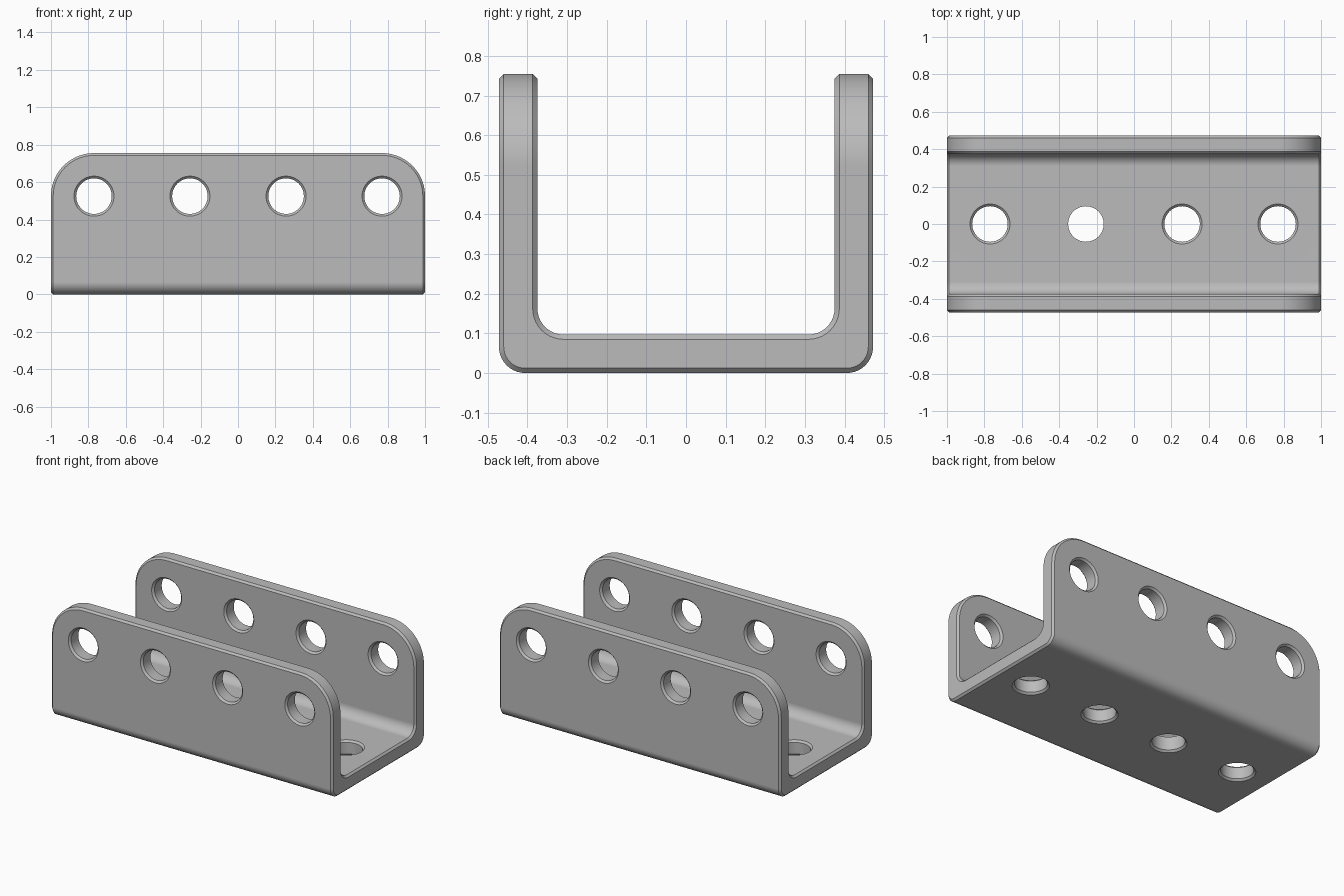
import bpy
import bmesh
from math import sin, cos, pi, radians
from mathutils import Matrix, Vector

cube = bpy.data.objects.get("Cube")
if cube:
    bpy.data.objects.remove(cube, do_unlink=True)

HALF_W, HEIGHT, THICK = 0.472, 0.755, 0.097
BEND, CORNER, CHAMFER = 0.066, 0.23, 0.012
HOLE_R, HOLE_Z = 0.095, 0.525
HOLE_X = (-0.77, -0.257, 0.257, 0.77)

steel = bpy.data.materials.new("grey metal")
steel.diffuse_color = (0.5, 0.5, 0.5, 1)
steel.use_nodes = True
steel.node_tree.nodes["Principled BSDF"].inputs["Base Color"].default_value = (0.5, 0.5, 0.5, 1)


def arc(cx, cy, r, start, end, steps):
    angles = [radians(start + (end - start) * i / steps) for i in range(steps + 1)]
    return [(cx + r * cos(a), cy + r * sin(a)) for a in angles]


def make_object(name, bm):
    bmesh.ops.recalc_face_normals(bm, faces=bm.faces)
    mesh = bpy.data.meshes.new(name)
    bm.to_mesh(mesh)
    bm.free()
    mesh.materials.append(steel)
    obj = bpy.data.objects.new(name, mesh)
    bpy.context.collection.objects.link(obj)
    return obj


def prism(name, outline, place, depth):
    """Extrude an outline symmetrically along the axis chosen by place."""
    bm = bmesh.new()
    face = bm.faces.new([bm.verts.new(place(u, v, -depth)) for u, v in outline])
    moved = bmesh.ops.extrude_face_region(bm, geom=[face])["geom"]
    shift = Vector(place(0, 0, depth)) - Vector(place(0, 0, -depth))
    bmesh.ops.translate(bm, vec=shift, verts=[v for v in moved if isinstance(v, bmesh.types.BMVert)])
    return make_object(name, bm)


def add_hole(bm, matrix, top_chamfer=True, sides=48):
    """Closed cutter whose flared ends countersink both faces of a wall."""
    over = 0.02
    flare = HOLE_R + CHAMFER + over
    rings = [(-over, flare), (CHAMFER, HOLE_R)]
    if top_chamfer:
        rings += [(THICK - CHAMFER, HOLE_R), (THICK + over, flare)]
    else:
        rings += [(THICK + over, HOLE_R)]
    loops = []
    for t, r in rings:
        loops.append([bm.verts.new(matrix @ Vector((r * cos(2 * pi * i / sides),
                                                    r * sin(2 * pi * i / sides), t)))
                      for i in range(sides)])
    for low, high in zip(loops, loops[1:]):
        for i in range(sides):
            j = (i + 1) % sides
            bm.faces.new((low[i], low[j], high[j], high[i]))
    bm.faces.new(loops[0][::-1])
    bm.faces.new(loops[-1])


def apply(obj, kind, **settings):
    mod = obj.modifiers.new(kind.title(), kind)
    for key, value in settings.items():
        setattr(mod, key, value)
    bpy.ops.object.modifier_apply(modifier=mod.name)


# Bent channel: U section, half drawn and mirrored
inner = HALF_W - THICK
tall = HEIGHT + 0.2
half = arc(HALF_W - BEND, BEND, BEND, -90, 0, 10) + [(HALF_W, tall), (inner, tall)]
half += arc(inner - BEND, THICK + BEND, BEND, 0, -90, 10)
section = half + [(-y, z) for y, z in reversed(half)]
channel = prism("channel_bracket", section, lambda u, v, d: (d, u, v), 1.2)

# Side outline with rounded upper corners
side = [(1, -0.3)] + arc(1 - CORNER, HEIGHT - CORNER, CORNER, 0, 90, 20)
outline = side + [(-x, z) for x, z in reversed(side)]
trim = prism("outline_cutter", outline, lambda u, v, d: (u, d, v), 1.0)

# Holes through both walls and the floor
bm = bmesh.new()
for x in HOLE_X:
    add_hole(bm, Matrix.Translation((x, 0, 0)), top_chamfer=x != HOLE_X[1])
    for y in (-HALF_W, inner):
        add_hole(bm, Matrix.Translation((x, y, HOLE_Z)) @ Matrix.Rotation(-pi / 2, 4, "X"))
holes = make_object("hole_cutter", bm)

# Trim, chamfer the rim, then drill
for obj in bpy.context.selected_objects:
    obj.select_set(False)
bpy.context.view_layer.objects.active = channel
channel.select_set(True)
apply(channel, "BOOLEAN", operation="INTERSECT", object=trim, solver="EXACT")
apply(channel, "BEVEL", width=CHAMFER, segments=1, limit_method="ANGLE",
      angle_limit=radians(40), use_clamp_overlap=False)
apply(channel, "BOOLEAN", operation="DIFFERENCE", object=holes, solver="EXACT")
for cutter in (trim, holes):
    bpy.data.objects.remove(cutter, do_unlink=True)

bpy.ops.object.shade_smooth_by_angle(angle=radians(30))
apply(channel, "WEIGHTED_NORMAL", keep_sharp=True)
